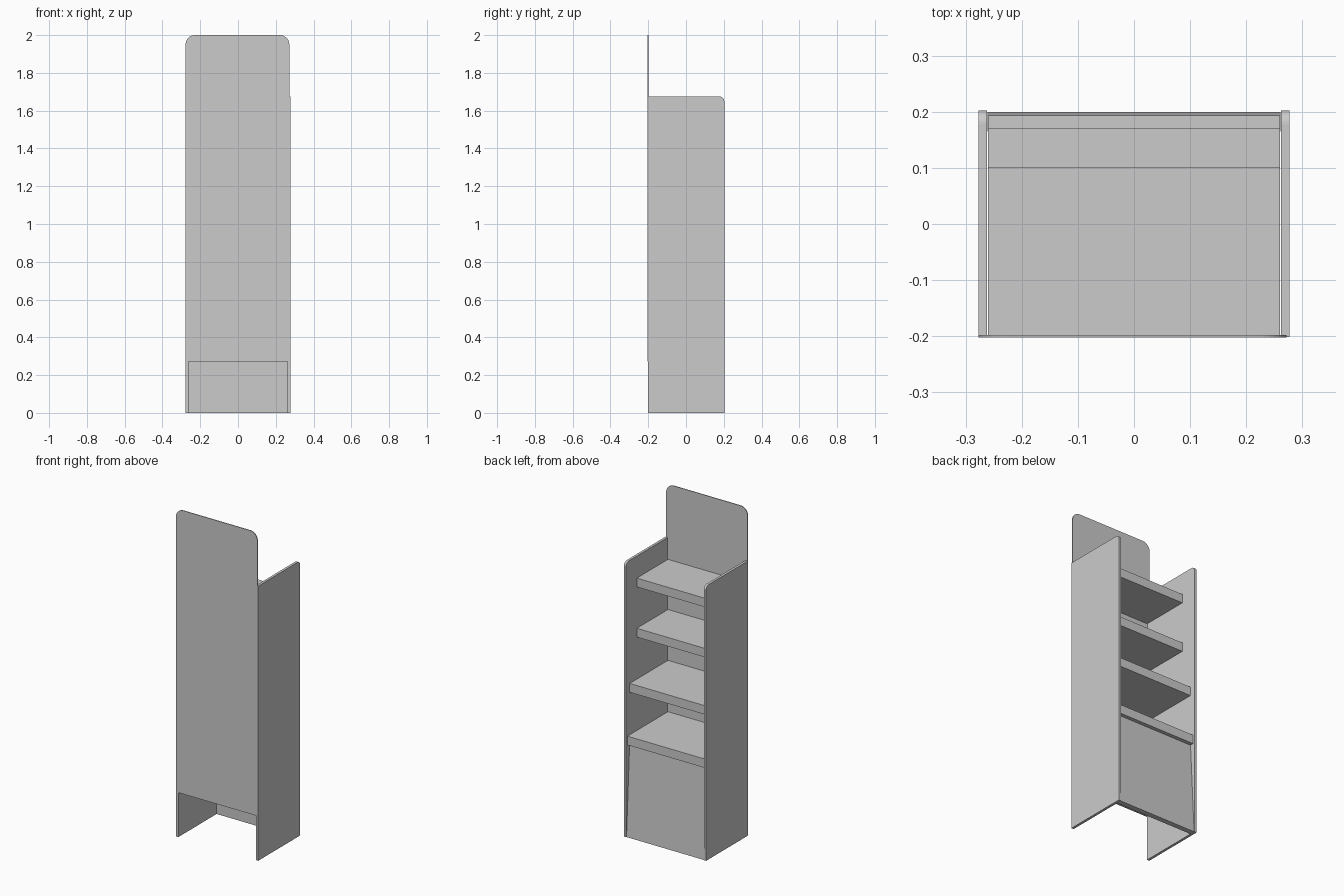
import bpy, bmesh, math
from mathutils import Vector

if "Cube" in bpy.data.objects:
    bpy.data.objects.remove(bpy.data.objects["Cube"])


def arc(cx, cy, r, a0, a1, n=8):
    """Points on an arc, angles in degrees."""
    return [(cx + r * math.cos(math.radians(a0 + (a1 - a0) * i / n)),
             cy + r * math.sin(math.radians(a0 + (a1 - a0) * i / n))) for i in range(n + 1)]


def plate(name, profile, axis, lo, hi):
    """Extrude a 2D profile along axis x (profile is y,z) or y (profile is x,z)."""
    bm = bmesh.new()
    if axis == 'x':
        verts = [bm.verts.new((lo, a, b)) for a, b in profile]
        move = Vector((hi - lo, 0, 0))
    else:
        verts = [bm.verts.new((a, lo, b)) for a, b in profile]
        move = Vector((0, hi - lo, 0))
    face = bm.faces.new(verts)
    ext = bmesh.ops.extrude_face_region(bm, geom=[face])
    bmesh.ops.translate(bm, vec=move,
                        verts=[g for g in ext['geom'] if isinstance(g, bmesh.types.BMVert)])
    bmesh.ops.recalc_face_normals(bm, faces=bm.faces[:])
    mesh = bpy.data.meshes.new(name)
    bm.to_mesh(mesh)
    bm.free()
    obj = bpy.data.objects.new(name, mesh)
    bpy.context.collection.objects.link(obj)
    return obj


BACK, FRONT = -0.2025, 0.2025
INNER, OUTER = 0.262, 0.2775
SIDE_TOP = 1.675

# Side panels with a rounded top corner
side = [(BACK + 0.001, 0), (FRONT, 0)] + arc(FRONT - 0.025, SIDE_TOP - 0.025, 0.025, 0, 90) \
    + [(BACK + 0.001, SIDE_TOP)]
plate("side_panel_right", side, 'x', INNER, OUTER)
plate("side_panel_left", side, 'x', -OUTER, -INNER)

# Tall back panel with rounded header corners, open near the floor
xl, xr, r = -0.2775, 0.272, 0.05
back = [(xl, 0.272), (xr, 0.272)] + arc(xr - r, 2 - r, r, 0, 90) + arc(xl + r, 2 - r, r, 90, 180)
plate("back_panel", back, 'y', BACK, BACK + 0.005)

# Four shelves, shallower towards the top
for i, (top, depth) in enumerate([(0.613, 0.193), (0.926, 0.171), (1.236, 0.102), (1.542, 0.102)]):
    y0 = BACK + 0.005
    plate(f"shelf_{i + 1}", [(y0, top - 0.054), (depth, top - 0.054), (depth, top), (y0, top)],
          'x', -0.26, 0.26)

# Sloping plinth front below the lowest shelf
plate("plinth_front", [(0.168, 0), (0.2, 0), (0.17, 0.559), (0.165, 0.559)], 'x', -0.261, 0.261)
